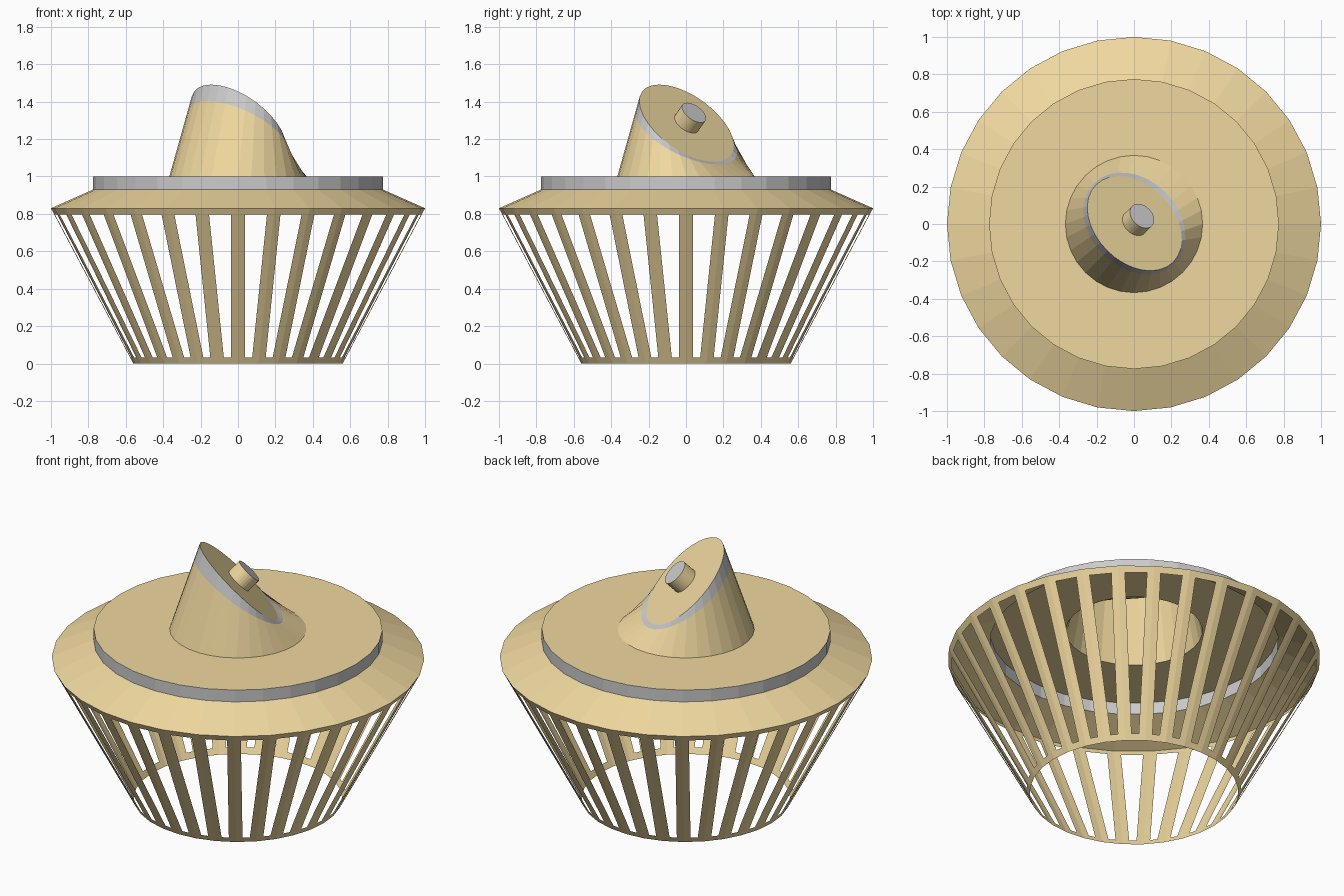
import bpy, bmesh
from math import cos, sin, pi
from mathutils import Vector, Matrix

if "Cube" in bpy.data.objects:
    bpy.data.objects.remove(bpy.data.objects["Cube"])

SIDES = 32
gold = bpy.data.materials.new("gold")
gold.diffuse_color = (0.87, 0.69, 0.35, 1)
gold.use_nodes = True
gold.node_tree.nodes["Principled BSDF"].inputs["Base Color"].default_value = gold.diffuse_color


def ring(radius, z):
    """Level circle of points."""
    return [Vector((radius * cos(2 * pi * i / SIDES), radius * sin(2 * pi * i / SIDES), z))
            for i in range(SIDES)]


def tilted(radius, along=0.0):
    """Circle on the sloping top plane, shifted along its normal."""
    return [TILT @ (p + Vector((0, 0, along))) + CENTRE for p in ring(radius, 0)]


def loft(name, rings, coloured=True, cap=False, window_frame=0):
    """Open skin through the rings, optionally capped or with windows cut in each face."""
    bm = bmesh.new()
    loops = [[bm.verts.new(p) for p in r] for r in rings]
    for a, b in zip(loops, loops[1:]):
        for i in range(SIDES):
            j = (i + 1) % SIDES
            bm.faces.new((a[i], a[j], b[j], b[i]))
    if cap:
        bm.faces.new(loops[-1])
    bm.normal_update()
    if window_frame:
        panes = list(bm.faces)
        bmesh.ops.inset_individual(bm, faces=panes, thickness=window_frame, use_even_offset=True)
        bmesh.ops.delete(bm, geom=panes, context='FACES')
    mesh = bpy.data.meshes.new(name)
    bm.to_mesh(mesh)
    bm.free()
    if coloured:
        mesh.materials.append(gold)
    obj = bpy.data.objects.new(name, mesh)
    bpy.context.collection.objects.link(obj)
    return obj


# Sloping top plane, leaning towards the back right
TILT = Matrix.Rotation(pi / 4, 3, Vector((-1, 1, 0)))
CENTRE = Vector((0.003, 0.003, 1.285))

# Slatted basket
loft("slatted_basket", [ring(0.56, 0), ring(1.0, 0.83)], window_frame=0.037)

# Shoulder, grey rim and flat deck with a hole under the tower
loft("shoulder", [ring(1.0, 0.83), ring(0.775, 0.93)])
loft("deck_rim", [ring(0.775, 0.93), ring(0.775, 1.0)], coloured=False)
loft("deck", [ring(0.775, 1.0), ring(0.367, 1.0)])

# Tower with a grey band under the sloping face
base, top = ring(0.367, 1.0), tilted(0.292)
band = [b.lerp(t, 0.82) for b, t in zip(base, top)]
loft("tower", [base, band])
loft("tower_band", [band, top], coloured=False)
loft("sloping_face", [top], cap=True)

# Short pin with a grey end
loft("pin", [tilted(0.075), tilted(0.075, 0.08)])
loft("pin_end", [tilted(0.075, 0.08)], coloured=False, cap=True)
